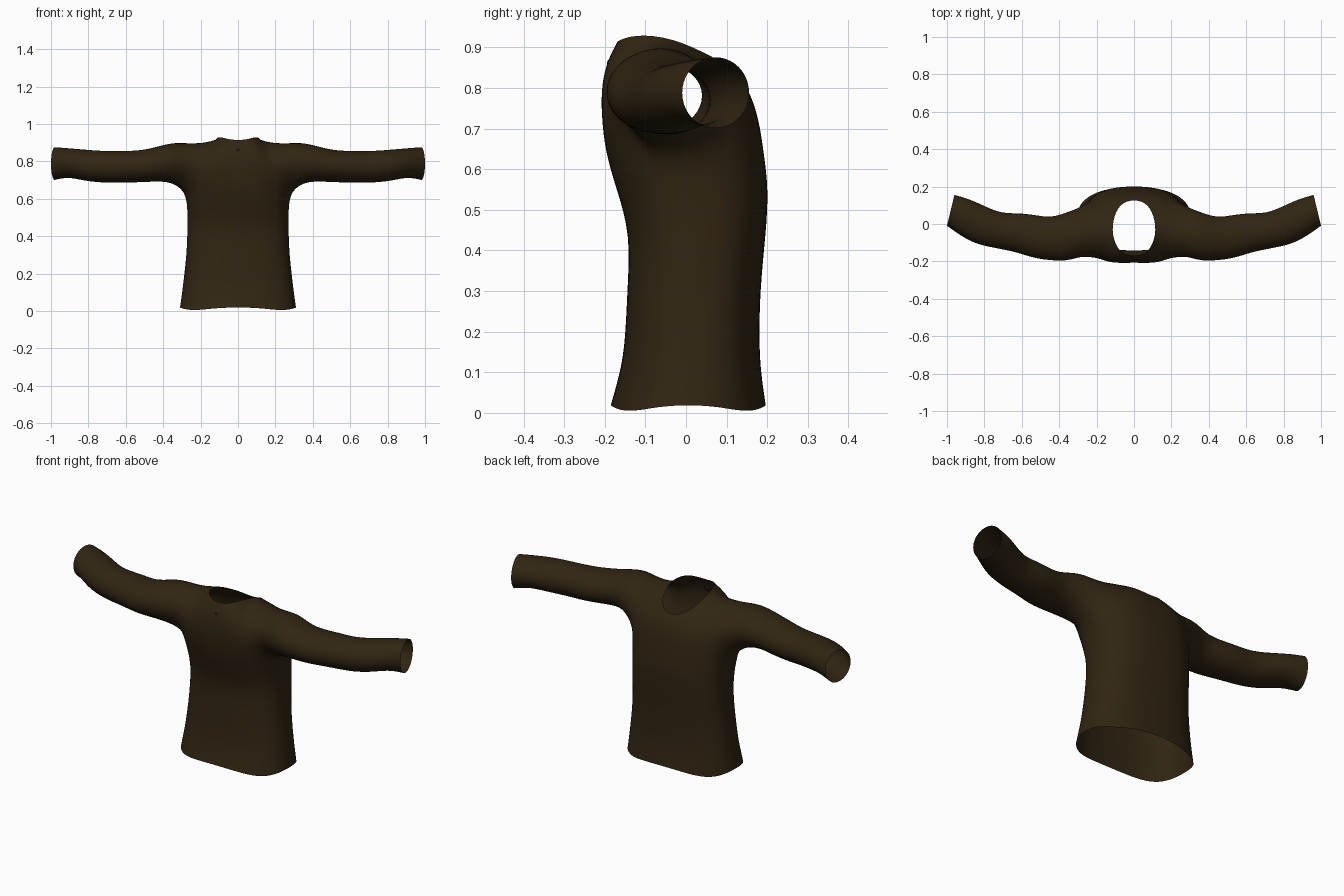
import bpy, bmesh
from math import sin, cos, pi
from mathutils import Vector

cube = bpy.data.objects.get("Cube")
if cube:
    bpy.data.objects.remove(cube)


def material(name, color):
    m = bpy.data.materials.new(name)
    m.use_nodes = True
    m.diffuse_color = color
    m.node_tree.nodes["Principled BSDF"].inputs["Base Color"].default_value = color
    return m


cloth = material("dark brown cloth", (0.03, 0.0185, 0.0062, 1))
shade = material("near black brown", (0.009, 0.006, 0.003, 1))

bm = bmesh.new()
COLS, SIDE, ROWS = 13, 6, 3


def spow(v, p):
    return abs(v) ** p * (1 if v > 0 else -1)


def skin(a, b):
    """Join two equal rows of vertices with quads."""
    for i in range(len(a) - 1):
        quad = list(dict.fromkeys((a[i], a[i + 1], b[i + 1], b[i])))
        bm.faces.new(quad)


# Lower torso: half rings from front centre round the side to back centre
torso = [  # height, half width, front y, back y
    (0.0, 0.313, -0.187, 0.198), (0.07, 0.305, -0.172, 0.19),
    (0.15, 0.295, -0.152, 0.181), (0.3, 0.277, -0.146, 0.183),
    (0.44, 0.272, -0.138, 0.198), (0.55, 0.272, -0.172, 0.205),
    (0.64, 0.284, -0.2, 0.193)]
rings = []
for z, w, yf, yb in torso:
    ring = []
    for i in range(COLS):
        t = pi * i / (COLS - 1)
        x = 0 if i in (0, COLS - 1) else w * spow(sin(t), 0.8)
        y = (yf + yb) / 2 - (yb - yf) / 2 * spow(cos(t), 0.8)
        hem = 0.004 + 0.016 * cos(2 * t) ** 2 if z == 0 else 0
        ring.append(bm.verts.new((x, y, z + hem)))
    if rings:
        skin(rings[-1], ring)
    rings.append(ring)
under = rings[-1]

# Neckline and shoulder seam, which front and back share
front_top = [(0, -0.17, 0.913), (0.05, -0.165, 0.917), (0.095, -0.125, 0.932),
             (0.122, -0.035, 0.925), (0.2, -0.05, 0.91), (0.285, -0.06, 0.912)]
back_top = [(0, 0.13, 0.83), (0.055, 0.118, 0.845), (0.1, 0.07, 0.875)]
front_edge = [bm.verts.new(p) for p in front_top]
back_edge = [bm.verts.new(p) for p in back_top] + front_edge[3:]


def panel(base, top, bulge):
    """Chest or back panel: each column curves from underarm to the top edge."""
    rows = [base]
    for r in range(1, ROWS + 1):
        t = r / (ROWS + 1)
        row = []
        for j, (p, q) in enumerate(zip(base, top)):
            a, b = p.co, q.co
            c = Vector(((a.x + b.x) / 2, bulge(j), a.z + 0.72 * (b.z - a.z)))
            row.append(bm.verts.new(a * (1 - t) ** 2 + c * 2 * t * (1 - t) + b * t * t))
        rows.append(row)
    rows.append(top)
    for a, b in zip(rows, rows[1:]):
        skin(a, b)
    return [row[-1] for row in rows]


front_arm = panel(under[:SIDE], front_edge, lambda j: -0.225 - 0.015 * j)
back_arm = panel(under[:SIDE:-1], back_edge, lambda j: 0.178)

# Sleeve: rings from the armhole to the cuff
loop = [under[SIDE]] + front_arm + back_arm[-2::-1]
sleeve = [  # x, centre y, centre z, radius y, radius z, slant
    (0.355, -0.068, 0.795, 0.132, 0.105, 0.0), (0.44, -0.08, 0.784, 0.115, 0.092, 0.0),
    (0.52, -0.07, 0.773, 0.115, 0.085, 0.1), (0.62, -0.045, 0.77, 0.105, 0.085, 0.1),
    (0.72, -0.037, 0.77, 0.093, 0.085, 0.15), (0.82, -0.008, 0.779, 0.1, 0.084, 0.3),
    (0.91, 0.04, 0.794, 0.095, 0.077, 0.3), (0.98, 0.073, 0.788, 0.083, 0.088, 0.24)]
n = len(loop)
for x, yc, zc, ry, rz, slant in sleeve:
    ring = []
    for k in range(n):
        t = 2 * pi * k / n
        dy = -ry * 1.06 * sin(t)
        ring.append(bm.verts.new((x - slant * dy, yc + dy, zc - rz * 1.06 * cos(t))))
    skin(loop + loop[:1], ring + ring[:1])
    loop = ring

# Turn every face outwards
bmesh.ops.recalc_face_normals(bm, faces=bm.faces)
bm.faces.ensure_lookup_table()
if bm.faces[0].normal.y > 0:
    bmesh.ops.reverse_faces(bm, faces=bm.faces)
for f in bm.faces:
    f.smooth = True

mesh = bpy.data.meshes.new("shirt")
bm.to_mesh(mesh)
bm.free()
mesh.materials.append(cloth)
shirt = bpy.data.objects.new("shirt", mesh)
bpy.context.collection.objects.link(shirt)
mirror = shirt.modifiers.new("mirror", 'MIRROR')
mirror.use_clip = True
mirror.merge_threshold = 0.001
sub = shirt.modifiers.new("smooth", 'SUBSURF')
sub.levels = sub.render_levels = 2

# Small dark dimple below the collar
bpy.ops.mesh.primitive_uv_sphere_add(segments=12, ring_count=8, radius=1, location=(0, -0.187, 0.857))
dimple = bpy.context.object
dimple.name = "collar_dimple"
dimple.scale = (0.018, 0.008, 0.014)
dimple.data.materials.append(shade)
bpy.ops.object.shade_smooth()
